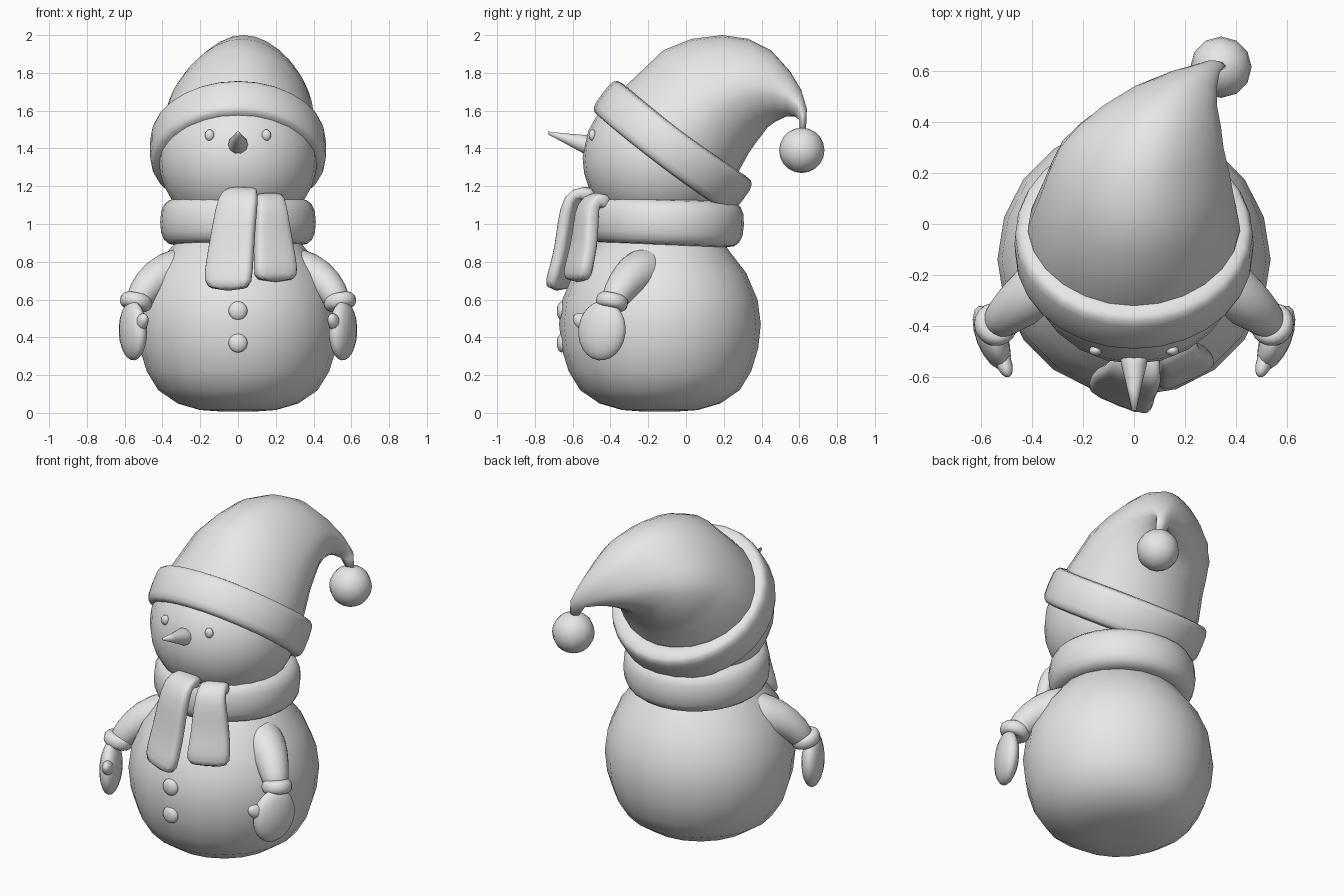
import bpy, bmesh, math
from mathutils import Vector, Matrix, Euler

cube = bpy.data.objects.get("Cube")
if cube:
    bpy.data.objects.remove(cube)

grey = bpy.data.materials.new("plain_grey")
grey.use_nodes = True
grey.diffuse_color = (0.8, 0.8, 0.8, 1)
grey.node_tree.nodes["Principled BSDF"].inputs["Base Color"].default_value = (0.8, 0.8, 0.8, 1)


def finish(name, bm, subdiv=0):
    """Turn a bmesh into a smooth shaded object."""
    bmesh.ops.recalc_face_normals(bm, faces=bm.faces)
    mesh = bpy.data.meshes.new(name)
    bm.to_mesh(mesh)
    bm.free()
    mesh.materials.append(grey)
    obj = bpy.data.objects.new(name, mesh)
    bpy.context.collection.objects.link(obj)
    for face in mesh.polygons:
        face.use_smooth = True
    if subdiv:
        mod = obj.modifiers.new("subdivision", "SUBSURF")
        mod.levels = mod.render_levels = subdiv
    return obj


def loft(name, rings, closed=False, subdiv=0):
    """Skin a list of point rings, capping the ends unless it is closed."""
    bm = bmesh.new()
    loops = [[bm.verts.new(p) for p in ring] for ring in rings]
    pairs = list(zip(loops, loops[1:]))
    if closed:
        pairs.append((loops[-1], loops[0]))
    for a, b in pairs:
        for i in range(len(a)):
            j = (i + 1) % len(a)
            bm.faces.new((a[i], a[j], b[j], b[i]))
    if not closed:
        bm.faces.new(loops[0])
        bm.faces.new(loops[-1])
    return finish(name, bm, subdiv)


def angles(n):
    return [2 * math.pi * i / n for i in range(n)]


def lathe(name, profile, centre, sides):
    return loft(name, [[Vector(centre) + Vector((r * math.cos(a), r * math.sin(a), z))
                        for a in angles(sides)] for r, z in profile])


def ball(name, centre, size, rot=(0, 0, 0), u=16, v=12):
    bm = bmesh.new()
    bmesh.ops.create_uvsphere(bm, u_segments=u, v_segments=v, radius=1)
    turn = Euler([math.radians(d) for d in rot]).to_matrix().to_4x4()
    bm.transform(Matrix.Translation(centre) @ turn @ Matrix.Diagonal((*size, 1)))
    return finish(name, bm)


def squircle(a, power):
    c, s = math.cos(a), math.sin(a)
    return math.copysign(abs(c) ** power, c), math.copysign(abs(s) ** power, s)


def band(name, centre, major, half_width, half_height, tilt, power=0.6, yaw=0, sides=28, sag=0):
    """Padded ring with a rounded section; sag lowers its left and right sides."""
    turn = Euler((math.radians(tilt), math.radians(yaw), 0)).to_matrix()
    rings = []
    for a in angles(sides):
        out = Vector((math.cos(a), math.sin(a), 0))
        drop = sag * math.cos(a) ** 2
        section = [squircle(b, power) for b in angles(16)]
        rings.append([Vector(centre) + turn @ (out * (major + half_width * p)
                      + Vector((0, 0, half_height * q - drop))) for p, q in section])
    return loft(name, rings, closed=True)


def tube(name, path, sides=14):
    """Tapered round limb through (point, radius) pairs."""
    points = [Vector(p) for p, r in path]
    rings = []
    for i, (p, r) in enumerate(path):
        d = points[min(i + 1, len(path) - 1)] - points[max(i - 1, 0)]
        turn = d.to_track_quat("Z", "Y")
        rings.append([points[i] + turn @ Vector((r * math.cos(a), r * math.sin(a), 0))
                      for a in angles(sides)])
    return loft(name, rings, subdiv=1)


def scarf_tail(name, path, yaw, thickness):
    """Flat hanging strip through (x, y, z, half width) stations."""
    across = Vector((math.cos(math.radians(yaw)), math.sin(math.radians(yaw)), 0))
    rings = []
    for i, (x, y, z, w) in enumerate(path):
        a, b = path[max(i - 1, 0)], path[min(i + 1, len(path) - 1)]
        run = Vector((0, b[1] - a[1], b[2] - a[2])).normalized()
        normal = across.cross(run).normalized()
        section = [squircle(t, 0.5) for t in angles(12)]
        rings.append([Vector((x, y, z)) + across * (w * p) + normal * (thickness * q)
                      for p, q in section])
    return loft(name, rings, subdiv=1)


# Body and head
lathe("body", [(0.1, 0.008), (0.2, 0.015), (0.32, 0.05), (0.422, 0.12), (0.483, 0.22), (0.52, 0.34),
               (0.534, 0.47), (0.517, 0.6), (0.457, 0.74), (0.35, 0.88), (0.27, 0.96)],
      (0, -0.138, 0), 20)
ball("head", (0, -0.135, 1.345), (0.42, 0.412, 0.395), u=24, v=16)

# Face and buttons
loft("nose", [[(r * math.cos(a), y, z + r * math.sin(a)) for a in angles(10)]
              for y, z, r in [(-0.47, 1.405, 0.062), (-0.55, 1.425, 0.05),
                              (-0.64, 1.453, 0.028), (-0.73, 1.482, 0.008)]])
for side, label in ((1, "left"), (-1, "right")):
    ball(label + "_eye", (side * 0.15, -0.495, 1.47), (0.025, 0.02, 0.03))
for label, z in (("upper", 0.54), ("lower", 0.37)):
    ball(label + "_button", (0, -0.657, z), (0.05, 0.027, 0.05))

# Scarf
band("scarf_ring", (0, -0.105, 1.01), 0.325, 0.087, 0.122, -2, power=0.78)
scarf_tail("scarf_front_tail",
           [(0.03, -0.45, 1.13, 0.08), (0.02, -0.53, 1.175, 0.09), (0.0, -0.59, 1.145, 0.115),
            (-0.02, -0.615, 1.0, 0.122), (-0.035, -0.625, 0.88, 0.13),
            (-0.05, -0.655, 0.75, 0.137), (-0.055, -0.69, 0.642, 0.137)], -22, 0.04)
scarf_tail("scarf_back_tail",
           [(0.16, -0.42, 1.1, 0.08), (0.17, -0.48, 1.14, 0.08), (0.175, -0.52, 1.1, 0.085),
            (0.18, -0.53, 1.0, 0.1), (0.19, -0.54, 0.88, 0.112),
            (0.2, -0.57, 0.77, 0.125), (0.2, -0.58, 0.69, 0.125)], 25, 0.045)

# Hat: brim, drooping cone given by its upper and lower outline, and bobble
band("hat_brim", (0, -0.07, 1.41), 0.402, 0.065, 0.108, -36.9, power=0.55, sag=0.015)
stations = [((-0.4, 1.62), (0.23, 1.18), 0, 0.41),
            ((-0.32, 1.73), (0.285, 1.29), 0, 0.415),
            ((-0.12, 1.92), (0.335, 1.38), 0.012, 0.378),
            ((0.03, 1.98), (0.37, 1.43), 0.02, 0.353),
            ((0.19, 2.0), (0.405, 1.475), 0.03, 0.32),
            ((0.33, 1.98), (0.43, 1.51), 0.06, 0.28),
            ((0.45, 1.92), (0.47, 1.54), 0.1, 0.225),
            ((0.55, 1.81), (0.53, 1.57), 0.165, 0.16),
            ((0.61, 1.71), (0.575, 1.57), 0.235, 0.1),
            ((0.64, 1.61), (0.6, 1.55), 0.305, 0.05),
            ((0.635, 1.49), (0.6, 1.49), 0.335, 0.025)]
cone_rings = []
for i, (top, bottom, x, half) in enumerate(stations):
    top, bottom = Vector((x, *top)), Vector((x, *bottom))
    mid, up = (top + bottom) / 2, (top - bottom) / 2
    pinch = 0.25 * min(i / 3, 1)
    cone_rings.append([mid + up * math.sin(a) + Vector(
        (half * math.cos(a) * (1 - pinch * max(math.sin(a), 0)), 0, 0)) for a in angles(24)])
loft("hat_cone", cone_rings)
ball("hat_bobble", (0.34, 0.613, 1.39), (0.12, 0.12, 0.12), u=12, v=10)

# Arms and mittens
for s, label in ((1, "left"), (-1, "right")):
    tube(label + "_arm", [((s * 0.2, -0.17, 0.73), 0.16), ((s * 0.335, -0.23, 0.755), 0.128),
                          ((s * 0.435, -0.3, 0.715), 0.105), ((s * 0.51, -0.365, 0.635), 0.08),
                          ((s * 0.545, -0.4, 0.55), 0.065)])
    band(label + "_cuff", (s * 0.54, -0.392, 0.588), 0.05, 0.036, 0.04, -12,
         power=0.9, yaw=-s * 12, sides=18)
    ball(label + "_mitten", (s * 0.556, -0.445, 0.435), (0.06, 0.135, 0.158), (-8, 0, -s * 22))
    ball(label + "_thumb", (s * 0.512, -0.535, 0.475), (0.032, 0.075, 0.042), (-30, 0, -s * 20))
